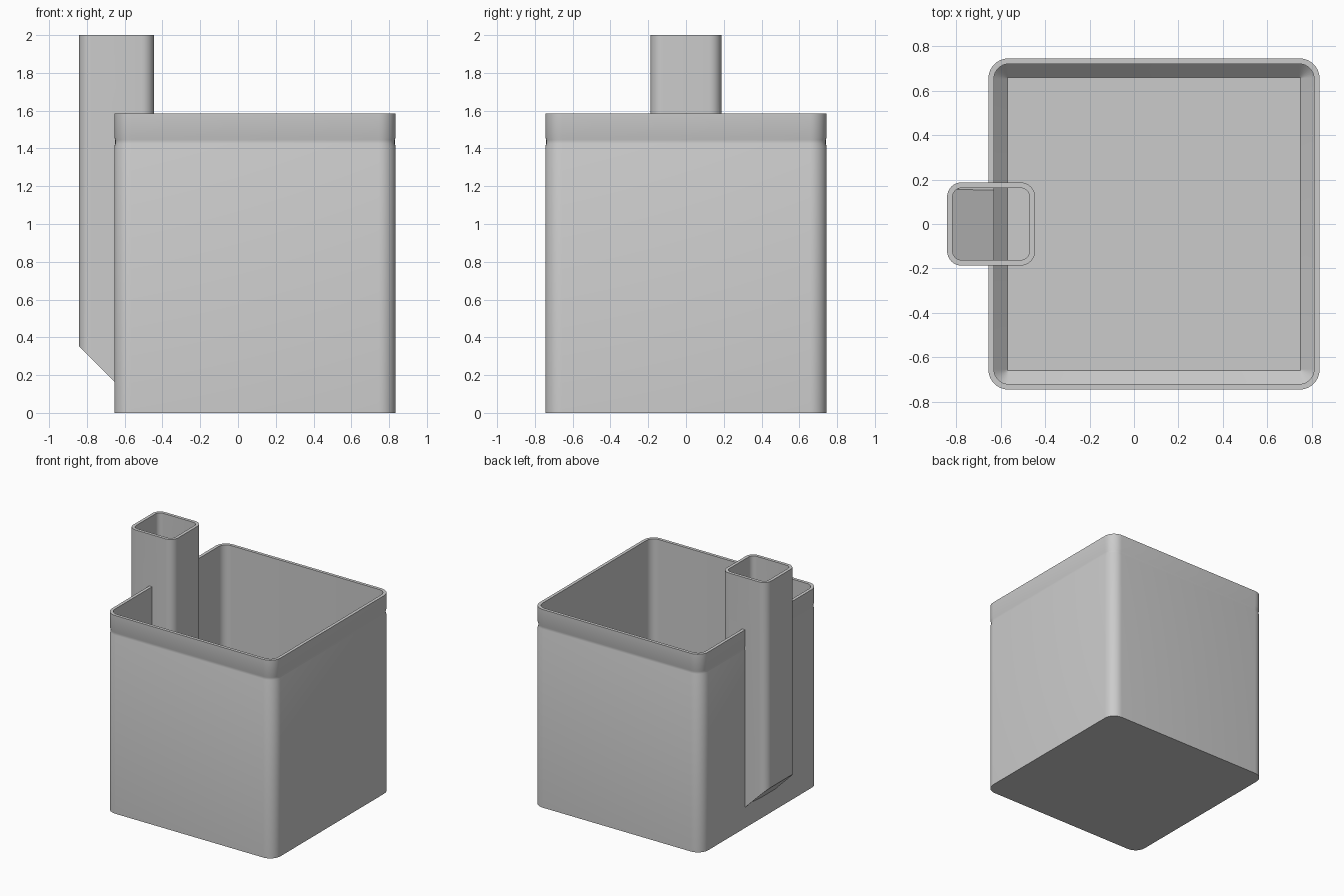
import bpy, bmesh, math

cube = bpy.data.objects.get("Cube")
if cube:
    bpy.data.objects.remove(cube, do_unlink=True)

grey = bpy.data.materials.new("plain grey")
grey.use_nodes = True
COLOUR = (0.6, 0.6, 0.6, 1)
grey.diffuse_color = COLOUR
grey.node_tree.nodes["Principled BSDF"].inputs["Base Color"].default_value = COLOUR

STEPS = 8                      # segments per rounded corner
WALL = 0.025


def ring(cx, hx, hy, r):
    """Rounded rectangle outline, counter-clockwise."""
    pts = []
    for k, (sx, sy) in enumerate([(1, 1), (-1, 1), (-1, -1), (1, -1)]):
        for i in range(STEPS + 1):
            a = (k + i / STEPS) * math.pi / 2
            pts.append((cx + sx * (hx - r) + r * math.cos(a),
                        sy * (hy - r) + r * math.sin(a)))
    return pts


def loft(name, cx, hx, hy, r, levels, floor=None):
    """Stack of outlines; each level is (z, inset). floor(x) lifts the lowest one."""
    bm = bmesh.new()
    rows = []
    for n, (z, inset) in enumerate(levels):
        pts = ring(cx, hx - inset, hy - inset, r - inset)
        rows.append([bm.verts.new((x, y, floor(x) if floor and n == 0 else z))
                     for x, y in pts])
    count = len(rows[0])
    for low, high in zip(rows, rows[1:]):
        for i in range(count):
            j = (i + 1) % count
            bm.faces.new((low[i], low[j], high[j], high[i]))
    bm.faces.new(rows[0][::-1])
    bm.faces.new(rows[-1])
    mesh = bpy.data.meshes.new(name)
    bm.to_mesh(mesh)
    bm.free()
    mesh.materials.append(grey)
    obj = bpy.data.objects.new(name, mesh)
    bpy.context.collection.objects.link(obj)
    return obj


def combine(target, tool, operation):
    """Apply one boolean and discard the tool."""
    bpy.context.view_layer.objects.active = target
    mod = target.modifiers.new("join", 'BOOLEAN')
    mod.operation, mod.object, mod.solver = operation, tool, 'EXACT'
    bpy.ops.object.modifier_apply(modifier=mod.name)
    bpy.data.objects.remove(tool, do_unlink=True)


# Shared dimensions
BOX = dict(cx=0.09, hx=0.745, hy=0.745)
INNER = dict(cx=0.09, hx=0.745 - WALL, hy=0.745 - WALL, r=0.066)
TUBE = dict(cx=-0.643, hx=0.198, hy=0.187)
BORE = dict(cx=-0.643, hx=0.198 - WALL, hy=0.187 - WALL, r=0.04)
FLOOR, CHAMFER, RIM, TOP = 0.03, 0.06, 1.585, 2.0
cavity_levels = [(FLOOR, CHAMFER), (FLOOR + CHAMFER, 0), (RIM + 0.1, 0)]

# Outer box with a shallow groove below the rim
planter = loft("planter_box", r=0.09, **BOX, levels=[
    (0, 0), (1.41, 0), (1.425, 0.005), (1.445, 0.005), (1.46, 0), (RIM, 0)])

# Filling tube, its underside sloping into the side wall
tube = loft("filling_tube", r=0.065, **TUBE, levels=[(0.1, 0), (TOP, 0)],
            floor=lambda x: max(0.01, -0.49 - x))
combine(planter, tube, 'UNION')

# Hollow the box around the tube
cavity = loft("cavity", **INNER, levels=cavity_levels)
tube_keep = loft("tube_keep", r=0.065, **TUBE, levels=[(-0.2, 0), (TOP + 0.2, 0)])
combine(cavity, tube_keep, 'DIFFERENCE')
combine(planter, cavity, 'DIFFERENCE')

# Hollow the tube: sloped chute first, then down to the box floor
bore = loft("bore", **BORE, levels=[(0.2, 0), (TOP + 0.1, 0)],
            floor=lambda x: max(0.19, -0.455 - x))
well = loft("well", **INNER, levels=cavity_levels)
well_limit = loft("well_limit", **BORE, levels=[(-0.2, 0), (1.2, 0)])
combine(well, well_limit, 'INTERSECT')
combine(bore, well, 'UNION')
combine(planter, bore, 'DIFFERENCE')

# Smooth corners, crisp edges
bpy.ops.object.select_all(action='DESELECT')
planter.select_set(True)
bpy.context.view_layer.objects.active = planter
bpy.ops.object.shade_smooth_by_angle(angle=math.radians(25))
